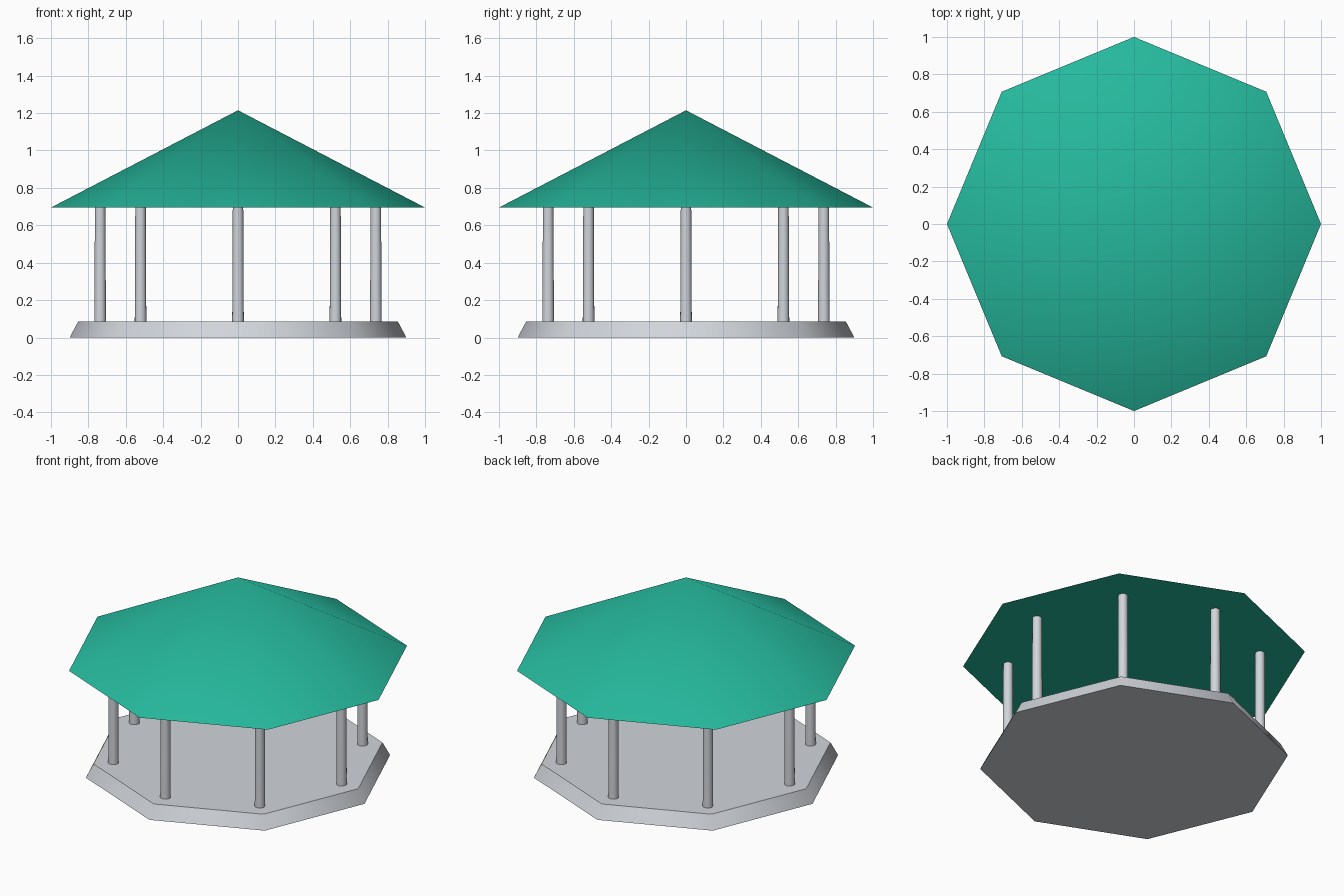
import bpy
import math

if "Cube" in bpy.data.objects:
    bpy.data.objects.remove(bpy.data.objects["Cube"])


def material(name, rgb):
    m = bpy.data.materials.new(name)
    m.diffuse_color = (*rgb, 1.0)
    m.use_nodes = True
    m.node_tree.nodes["Principled BSDF"].inputs["Base Color"].default_value = m.diffuse_color
    return m


GREEN = material("roof green", (0.019, 0.485, 0.337))
GREY = material("light grey", (0.638, 0.665, 0.708))


def frustum(name, sides, r_low, r_high, z_low, z_high, mat, x=0.0, y=0.0):
    """Upright prism or cone with its first corner on an axis."""
    bpy.ops.mesh.primitive_cone_add(
        vertices=sides, radius1=r_low, radius2=r_high,
        depth=z_high - z_low, location=(x, y, (z_low + z_high) / 2))
    ob = bpy.context.object
    ob.name = name
    ob.data.materials.append(mat)
    bpy.ops.object.shade_smooth_by_angle(angle=math.radians(50))
    return ob


BASE_TOP, EAVES, PEAK = 0.085, 0.695, 1.215

# Octagonal floor with sloping sides
frustum("floor", 8, 0.90, 0.855, 0.0, BASE_TOP, GREY)

# Eight slightly tapered columns, one at each corner
for i in range(8):
    a = i * math.pi / 4
    frustum(f"column_{i + 1}", 16, 0.031, 0.028, BASE_TOP, EAVES, GREY,
            0.737 * math.cos(a), 0.737 * math.sin(a))

# Octagonal pointed roof with a flat ceiling
frustum("roof", 8, 1.0, 0.0, EAVES, PEAK, GREEN)
